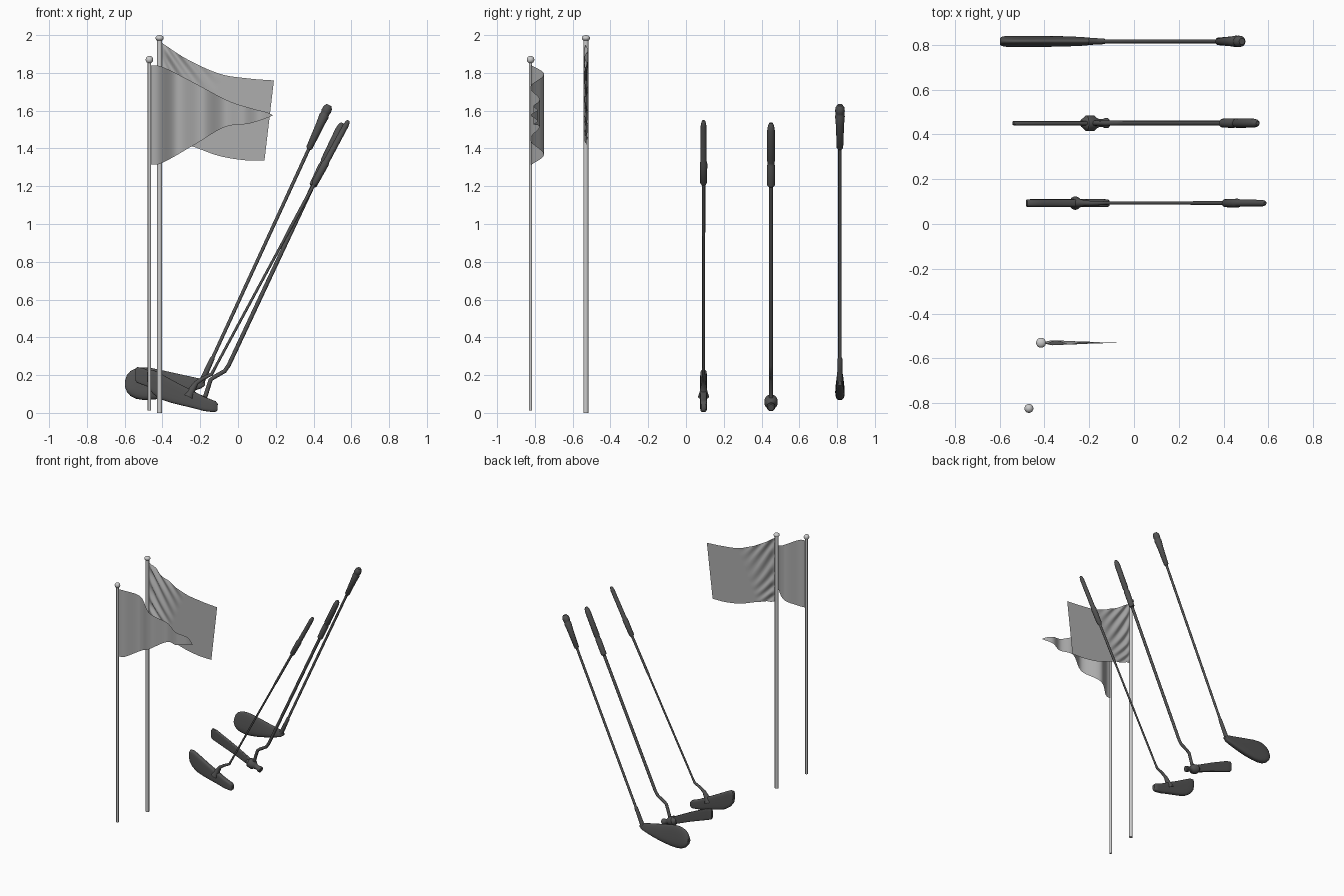
import bpy, bmesh, math
from mathutils import Vector

if "Cube" in bpy.data.objects:
    bpy.data.objects.remove(bpy.data.objects["Cube"])


def material(name, g):
    m = bpy.data.materials.new(name)
    m.diffuse_color = (g, g, g, 1)
    m.use_nodes = True
    m.node_tree.nodes["Principled BSDF"].inputs["Base Color"].default_value = m.diffuse_color
    return m


DARK, CLOTH, METAL = material("dark_club", .085), material("flag_cloth", .42), material("pole_metal", .8)


def finish(name, bm, mat, angle=40, solid=True):
    if solid:
        bmesh.ops.recalc_face_normals(bm, faces=bm.faces)
    me = bpy.data.meshes.new(name)
    bm.to_mesh(me)
    bm.free()
    me.materials.append(mat)
    ob = bpy.data.objects.new(name, me)
    bpy.context.collection.objects.link(ob)
    bpy.ops.object.select_all(action='DESELECT')
    ob.select_set(True)
    bpy.context.view_layer.objects.active = ob
    bpy.ops.object.shade_smooth_by_angle(angle=math.radians(angle))
    return ob


def skin(name, rings, mat, angle=40):
    bm = bmesh.new()
    rows = [[bm.verts.new(p) for p in r] for r in rings]
    n = len(rows[0])
    for a, b in zip(rows, rows[1:]):
        for i in range(n):
            bm.faces.new((a[i], a[(i + 1) % n], b[(i + 1) % n], b[i]))
    bm.faces.new(rows[0])
    bm.faces.new(rows[-1])
    return finish(name, bm, mat, angle)


def tube(name, y, pts, mat=DARK, n=20):
    """Round bar through (x, z, radius) points in the plane at y."""
    P = [Vector((x, y, z)) for x, z, r in pts]
    rings = []
    for i, p in enumerate(P):
        t = (P[min(i + 1, len(P) - 1)] - P[max(i - 1, 0)]).normalized()
        side = Vector((0, 1, 0))
        up = t.cross(side)
        rings.append([p + pts[i][2] * (side * math.cos(k * math.tau / n) + up * math.sin(k * math.tau / n))
                      for k in range(n)])
    return skin(name, rings, mat)


def along(a, b, prof):
    """Turn (distance fraction, radius) into points on the line a-b."""
    return [(a[0] + (b[0] - a[0]) * t, a[1] + (b[1] - a[1]) * t, r) for t, r in prof]


def curve(pts, x):
    """Smooth curve through (x, value) points."""
    m = []
    for i in range(len(pts)):
        a, b = pts[max(i - 1, 0)], pts[min(i + 1, len(pts) - 1)]
        m.append((b[1] - a[1]) / (b[0] - a[0]))
    i = 0
    while i < len(pts) - 2 and x > pts[i + 1][0]:
        i += 1
    (x0, v0), (x1, v1) = pts[i], pts[i + 1]
    h = x1 - x0
    t = min(max((x - x0) / h, 0), 1)
    return ((2*t**3 - 3*t*t + 1) * v0 + (t**3 - 2*t*t + t) * h * m[i]
            + (3*t*t - 2*t**3) * v1 + (t**3 - t*t) * h * m[i + 1])


def head(name, y, stations, power=0.7, wedge=0.0, n=28):
    """Club head lofted from (x, z_low, z_high, half_width); wedge widens the sole."""
    rings = []
    for x, lo, hi, w in stations:
        ring = []
        for k in range(n):
            c, s = math.cos(k * math.tau / n), math.sin(k * math.tau / n)
            c, s = math.copysign(abs(c) ** power, c), math.copysign(abs(s) ** power, s)
            ring.append((x, y + w * c * (1 - wedge * (s + 1) / 2), (lo + hi) / 2 + s * (hi - lo) / 2))
        rings.append(ring)
    return skin(name, rings, DARK, 50)


def ball(name, loc, r, squash=1.0):
    bm = bmesh.new()
    bmesh.ops.create_uvsphere(bm, u_segments=24, v_segments=14, radius=r)
    for v in bm.verts:
        v.co.z *= squash
    ob = finish(name, bm, METAL)
    ob.location = loc
    return ob


def cloth(name, f, nu, nv):
    bm = bmesh.new()
    g = [[bm.verts.new(f(i / nu, j / nv)) for j in range(nv + 1)] for i in range(nu + 1)]
    for i in range(nu):
        for j in range(nv):
            bm.faces.new((g[i][j], g[i + 1][j], g[i + 1][j + 1], g[i][j + 1]))
    return finish(name, bm, CLOTH, 80, solid=False)


# Flag poles with knobs
tube("tall_pole", -0.53, [(-0.415, 0, .0135), (-0.415, 1.975, .0135)], METAL)
ball("tall_pole_knob", (-0.415, -0.53, 1.984), .022, .72)
tube("short_pole", -0.823, [(-0.469, 0.013, .009), (-0.469, 1.855, .009)], METAL)
ball("short_pole_knob", (-0.469, -0.823, 1.87), .02)

# Rectangular flag, creased near the pole and flat at the free end
TOP = [(0, 1.96), (.22, 1.875), (.52, 1.795), (.78, 1.77), (1, 1.76)]
LOW = [(0, 1.46), (.28, 1.415), (.55, 1.362), (.8, 1.338), (1, 1.335)]


def flag(u, v):
    a, b = curve(LOW, u), curve(TOP, u)
    x = -0.405 + u * (.545 + .05 * v)
    fade = max(0, 1 - u / (.3 + .25 * v)) * min(1, u / .06)
    y = -0.53 + .013 * fade * math.sin(32 * v + 30 * u + 2 * math.sin(5 * v))
    return (x, y, a + (b - a) * v)


cloth("rectangular_flag", flag, 60, 60)

# Waving pennant
PT = [(-.475, 1.84), (-.41, 1.835), (-.25, 1.757), (-.05, 1.652), (.09, 1.607), (.15, 1.592), (.182, 1.577)]
PL = [(-.475, 1.313), (-.41, 1.32), (-.23, 1.42), (-.07, 1.513), (.06, 1.532), (.15, 1.56), (.182, 1.573)]
WAVE = [(-.475, -.822), (-.42, -.815), (-.32, -.752), (-.19, -.824), (-.07, -.774), (.025, -.807),
        (.11, -.786), (.182, -.822)]


def pennant(u, v):
    x = -.475 + .657 * u
    a, b = curve(PL, x), curve(PT, x)
    return (x, curve(WAVE, x), a + (b - a) * v)


cloth("pennant", pennant, 80, 16)

# Front club: curved blade with short bent neck
Y = .093
A, B = (-.14, .205), (.585, 1.548)
tube("front_club_shaft", Y, [(-.262, .085, .03), (-.248, .115, .02), (-.22, .16, .012), (-.185, .183, .01)]
     + along(A, B, [(0, .009), (.03, .007), (.54, .007), (.56, .009), (.8, .009)]))
tube("front_club_grip", Y, along(A, B, [(.745, .01), (.755, .018), (.83, .02), (.84, .016), (.98, .015),
                                        (.995, .011), (1, .006)]))
head("front_club_head", Y, [
    (-.482, .17, .212, .014), (-.475, .135, .228, .017), (-.45, .1, .228, .018), (-.41, .072, .208, .018),
    (-.36, .055, .18, .018), (-.3, .04, .148, .018), (-.24, .026, .118, .018), (-.18, .01, .086, .018),
    (-.14, .005, .07, .018), (-.118, .006, .062, .017), (-.109, .014, .052, .012)], power=.5)

# Middle club: flat blade in a socket joint with a cranked neck
Y = .45
A, B = (-.055, .24), (.552, 1.535)
tube("middle_club_shaft", Y, [(-.185, .05, .012), (-.145, .175, .011), (-.125, .19, .011), (-.07, .222, .011)]
     + along(A, B, [(0.01, .011), (.8, .011)]))
tube("middle_club_grip", Y, along(A, B, [(.74, .012), (.745, .02), (.825, .021), (.83, .018), (.84, .018),
                                         (.845, .021), (.97, .02), (.99, .016), (1, .008)]))
head("middle_club_head", Y, [
    (-.543, .172, .232, .008), (-.535, .16, .243, .01), (-.5, .147, .237, .01),
    (-.35, .093, .167, .01), (-.22, .04, .1, .01), (-.19, .03, .085, .01)], power=.4)
C, D = (-.235, .072), (-.112, .028)
tube("middle_club_socket", Y, along(C, D, [(0, .016), (.1, .026), (.18, .035), (.45, .035), (.55, .024), (.65, .018),
                                           (.78, .018), (.84, .022), (.96, .022), (1, .017)]))

# Back club: deep teardrop head
Y = .815
A, B = (-.19, .17), (.482, 1.63)
tube("back_club_shaft", Y, along(A, B, [(-.02, .016), (.04, .014), (.08, .0125), (.085, .009), (.85, .009)]))
tube("back_club_grip", Y, along(A, B, [(.84, .01), (.845, .017), (.93, .022), (.96, .026), (.965, .023), (.972, .023),
                                       (.977, .026), (.99, .024), (1, .014)]))
head("back_club_head", Y, [
    (-.597, .135, .175, .02), (-.588, .11, .2, .026), (-.57, .09, .221, .03), (-.54, .075, .236, .031),
    (-.5, .068, .241, .031), (-.45, .07, .236, .031), (-.38, .08, .221, .03), (-.3, .098, .203, .028),
    (-.23, .118, .188, .024), (-.195, .13, .18, .02), (-.175, .145, .172, .012)], power=.7, wedge=.6)
